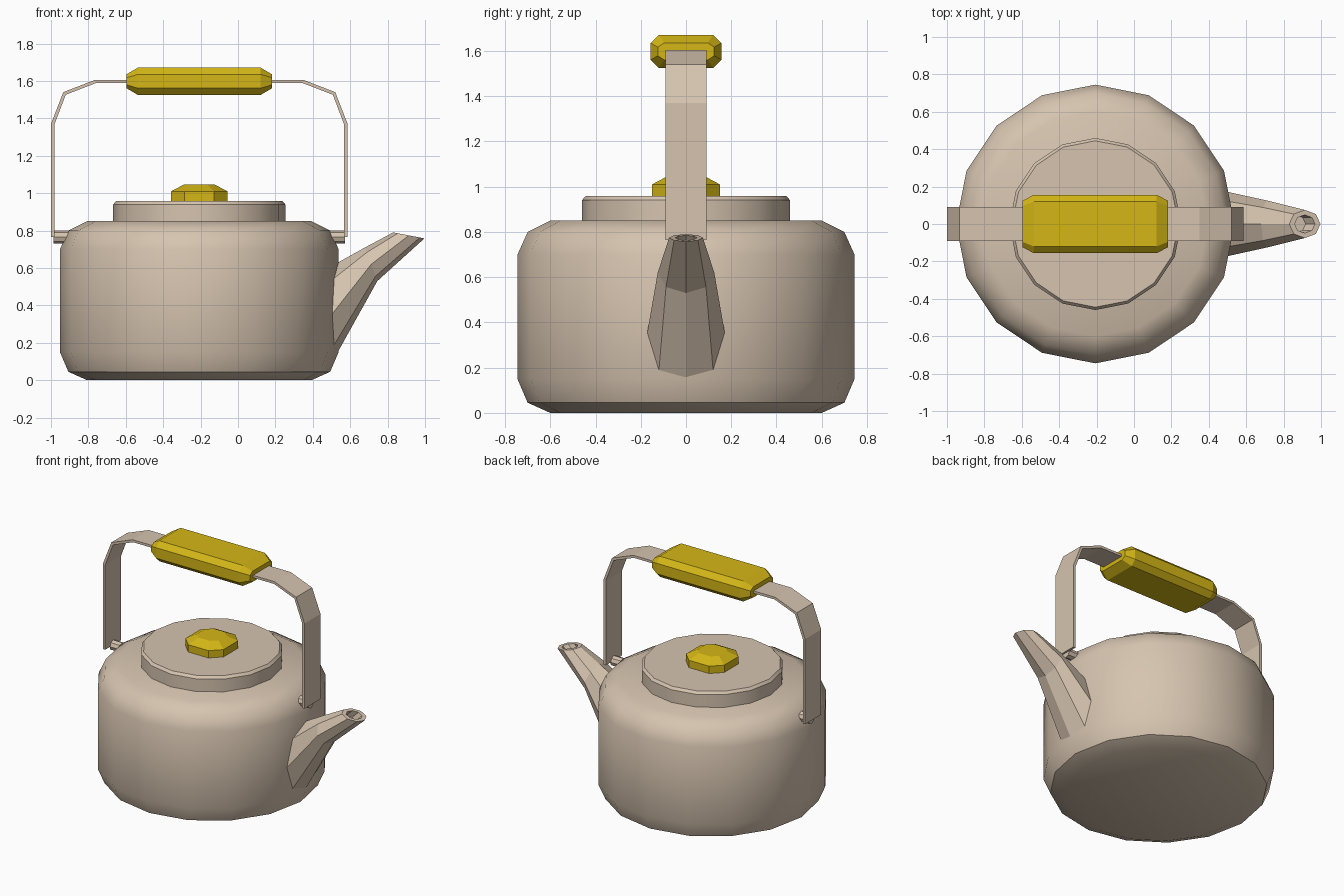
import bpy, bmesh
from math import sin, cos, pi, radians
from mathutils import Vector

if "Cube" in bpy.data.objects:
    bpy.data.objects.remove(bpy.data.objects["Cube"], do_unlink=True)

CX = -0.207  # axis of the pot


def material(name, rgb):
    m = bpy.data.materials.new(name)
    m.use_nodes = True
    m.diffuse_color = (*rgb, 1)
    m.node_tree.nodes["Principled BSDF"].inputs["Base Color"].default_value = (*rgb, 1)
    return m


BEIGE = material("beige enamel", (0.67, 0.55, 0.43))
YELLOW = material("yellow grip", (0.66, 0.47, 0.008))


def loft(name, rings, mat, smooth=None):
    """Skin a list of equal-length closed rings and cap both ends."""
    bm = bmesh.new()
    rows = [[bm.verts.new(p) for p in ring] for ring in rings]
    n = len(rows[0])
    for a, b in zip(rows, rows[1:]):
        for i in range(n):
            j = (i + 1) % n
            bm.faces.new((a[i], a[j], b[j], b[i]))
    bm.faces.new(rows[0][::-1])
    bm.faces.new(rows[-1])
    bmesh.ops.recalc_face_normals(bm, faces=bm.faces)
    me = bpy.data.meshes.new(name)
    bm.to_mesh(me)
    bm.free()
    me.materials.append(mat)
    ob = bpy.data.objects.new(name, me)
    bpy.context.collection.objects.link(ob)
    if smooth:
        bpy.ops.object.select_all(action="DESELECT")
        ob.select_set(True)
        bpy.context.view_layer.objects.active = ob
        bpy.ops.object.shade_smooth_by_angle(angle=radians(smooth))
    return ob


def lathe(name, profile, mat, sides=16, smooth=None):
    rings = [[(CX + r * cos(2 * pi * i / sides), r * sin(2 * pi * i / sides), z)
              for i in range(sides)] for r, z in profile]
    return loft(name, rings, mat, smooth)


def chamfered(hu, hv, c):
    """Rectangle with its corners cut by c."""
    return [(hu, c - hv), (hu, hv - c), (hu - c, hv), (c - hu, hv),
            (-hu, hv - c), (-hu, c - hv), (c - hu, -hv), (hu - c, -hv)]


# Pot body and lid
lathe("body", [(0.60, 0), (0.70, 0.045), (0.745, 0.15), (0.745, 0.70),
               (0.70, 0.80), (0.60, 0.85)], BEIGE, smooth=40)
lathe("lid", [(0.46, 0.83), (0.46, 0.94), (0.445, 0.958)], BEIGE, smooth=30)

# Lid knob
loft("lid_knob", [[(CX + u * s, v * s, z) for u, v in chamfered(0.15, 0.15, 0.07)]
                  for s, z in ((1, 0.95), (1, 1.01), (0.56, 1.045))], YELLOW)

# Spout: octagonal rings given by top point, bottom point and half width
def oval(top, bottom, half):
    t, b = Vector((top[0], 0, top[1])), Vector((bottom[0], 0, bottom[1]))
    mid, up = (t + b) / 2, (t - b) / 2
    return [mid + up * cos(i * pi / 4) + Vector((0, half * sin(i * pi / 4), 0))
            for i in range(8)]


tip = oval((0.83, 0.79), (0.997, 0.758), 0.075)
centre = sum(tip, Vector()) / 8
mouth = [centre + (p - centre) * 0.65 for p in tip]
throat = [p + Vector((-0.05, 0, -0.05)) for p in mouth]
loft("spout", [oval((0.50, 0.61), (0.50, 0.09), 0.172),
               oval((0.68, 0.71), (0.745, 0.53), 0.125), tip, mouth, throat], BEIGE)

# Flat strap handle, mirrored about the pot axis
half_outer = [(0.793, 0.765), (0.793, 1.37), (0.727, 1.54), (0.558, 1.605)]
half_inner = [(0.775, 0.765), (0.775, 1.366), (0.714, 1.526), (0.554, 1.588)]


def strap_ring(o, i, sign):
    return [(CX + sign * x, y, z) for (x, z), y in
            ((o, -0.09), (o, 0.09), (i, 0.09), (i, -0.09))]


pairs = list(zip(half_outer, half_inner))
loft("handle_strap", [strap_ring(o, i, 1) for o, i in pairs] +
     [strap_ring(o, i, -1) for o, i in reversed(pairs)], BEIGE)

# Pins joining the strap to the body
for side, sign in (("left", 1), ("right", -1)):
    loft(side + "_hinge_pin",
         [[(CX + sign * x, 0.035 * cos(i * pi / 4), 0.765 + 0.035 * sin(i * pi / 4))
           for i in range(8)] for x in (0.66, 0.78)], BEIGE)

# Chamfered hand grip
loft("hand_grip", [[(CX + x, u * s, 1.598 + v * t) for u, v in chamfered(0.156, 0.073, 0.036)]
                   for x, s, t in ((-0.388, 0.8, 0.52), (-0.328, 1, 1),
                                   (0.328, 1, 1), (0.388, 0.8, 0.52))], YELLOW)
